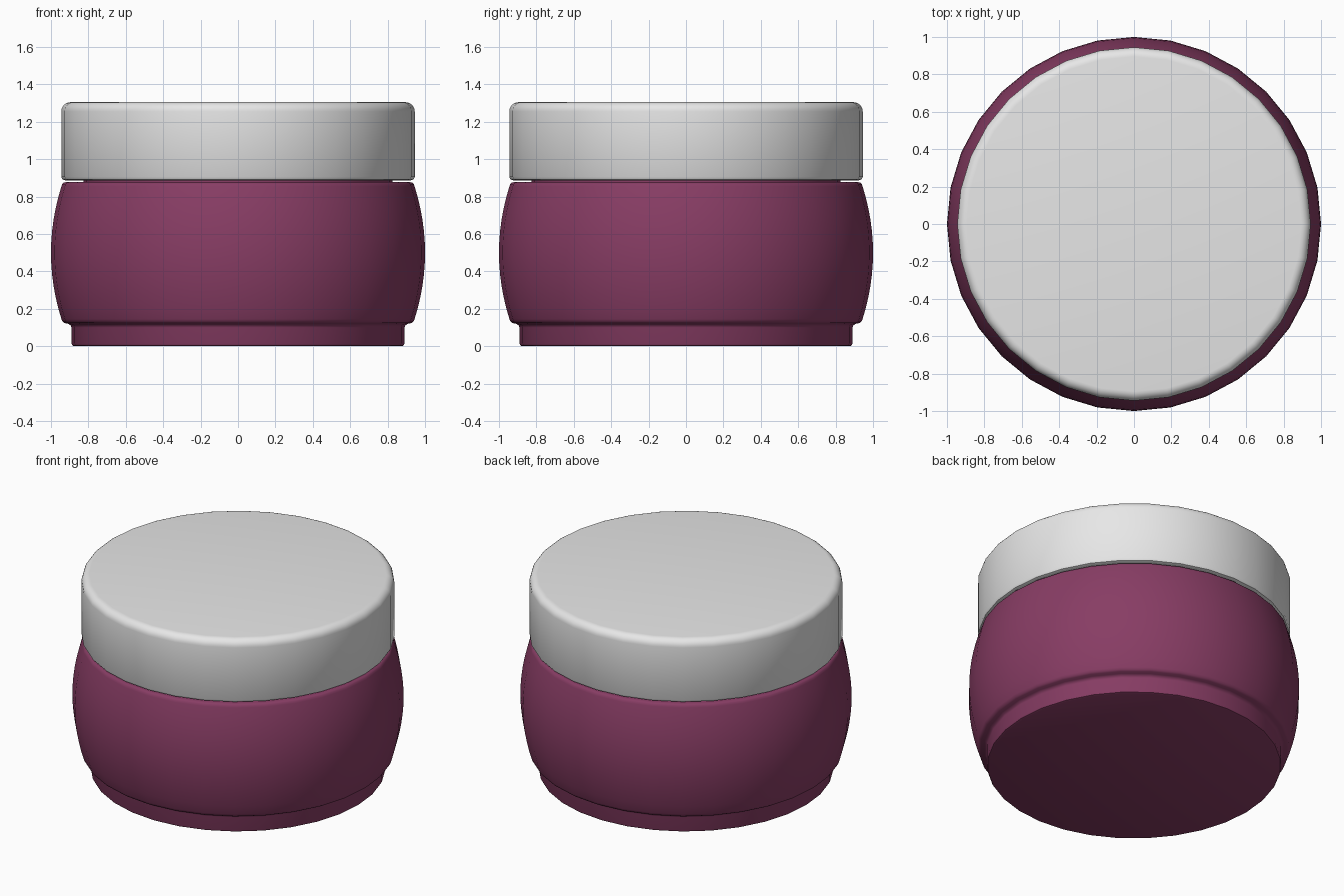
import bpy, bmesh, math

if "Cube" in bpy.data.objects:
    bpy.data.objects.remove(bpy.data.objects["Cube"])

SIDES = 32

def material(name, rgb):
    m = bpy.data.materials.new(name)
    m.diffuse_color = (*rgb, 1)
    m.use_nodes = True
    m.node_tree.nodes["Principled BSDF"].inputs["Base Color"].default_value = m.diffuse_color
    return m

def lathe(name, profile, mat):
    """Spin an (r, z) profile round z; points with r = 0 become poles."""
    bm = bmesh.new()
    rings = []
    for r, z in profile:
        if r == 0:
            rings.append([bm.verts.new((0, 0, z))] * SIDES)
        else:
            rings.append([bm.verts.new((r * math.cos(a), r * math.sin(a), z))
                          for a in (2 * math.pi * i / SIDES for i in range(SIDES))])
    for lo, hi in zip(rings, rings[1:]):
        for i in range(SIDES):
            j = (i + 1) % SIDES
            quad = [lo[i], lo[j], hi[j], hi[i]]
            bm.faces.new(list(dict.fromkeys(quad)))
    bmesh.ops.recalc_face_normals(bm, faces=bm.faces)
    me = bpy.data.meshes.new(name)
    bm.to_mesh(me)
    bm.free()
    me.materials.append(mat)
    ob = bpy.data.objects.new(name, me)
    bpy.context.collection.objects.link(ob)
    bpy.ops.object.select_all(action='DESELECT')
    ob.select_set(True)
    bpy.context.view_layer.objects.active = ob
    bpy.ops.object.shade_smooth_by_angle(angle=math.radians(40))
    return ob

plum = material("plum", (0.245, 0.046, 0.128))
silver = material("light grey", (0.8, 0.8, 0.8))

# Jar: foot, bulging wall, shoulder and hidden neck
foot = [(0, 0), (0.875, 0), (0.885, 0.004), (0.89, 0.014), (0.89, 0.1),
        (0.895, 0.112), (0.908, 0.12), (0.927, 0.124), (0.938, 0.132)]
wall = []
for i in range(13):
    z = 0.145 + 0.71 * i / 12
    wall.append((1 - 0.056 * ((z - 0.5) / 0.355) ** 2, z))
neck = [(0.94, 0.867), (0.932, 0.874), (0.92, 0.877), (0.825, 0.877),
        (0.825, 1.2), (0, 1.2)]
lathe("jar_body", foot + wall + neck, plum)

# Lid: hollow cap with rounded top edge and small bevel at the rim
R, TOP, B = 0.945, 1.305, 0.05
rim = [(0, 1.22), (0.835, 1.22), (0.835, 0.887), (0.925, 0.887),
       (0.938, 0.892), (R, 0.905)]
edge = [(R - B + B * math.cos(a), TOP - B + B * math.sin(a))
        for a in (math.pi / 2 * k / 6 for k in range(7))]
lathe("lid", rim + edge + [(0, TOP)], silver)
